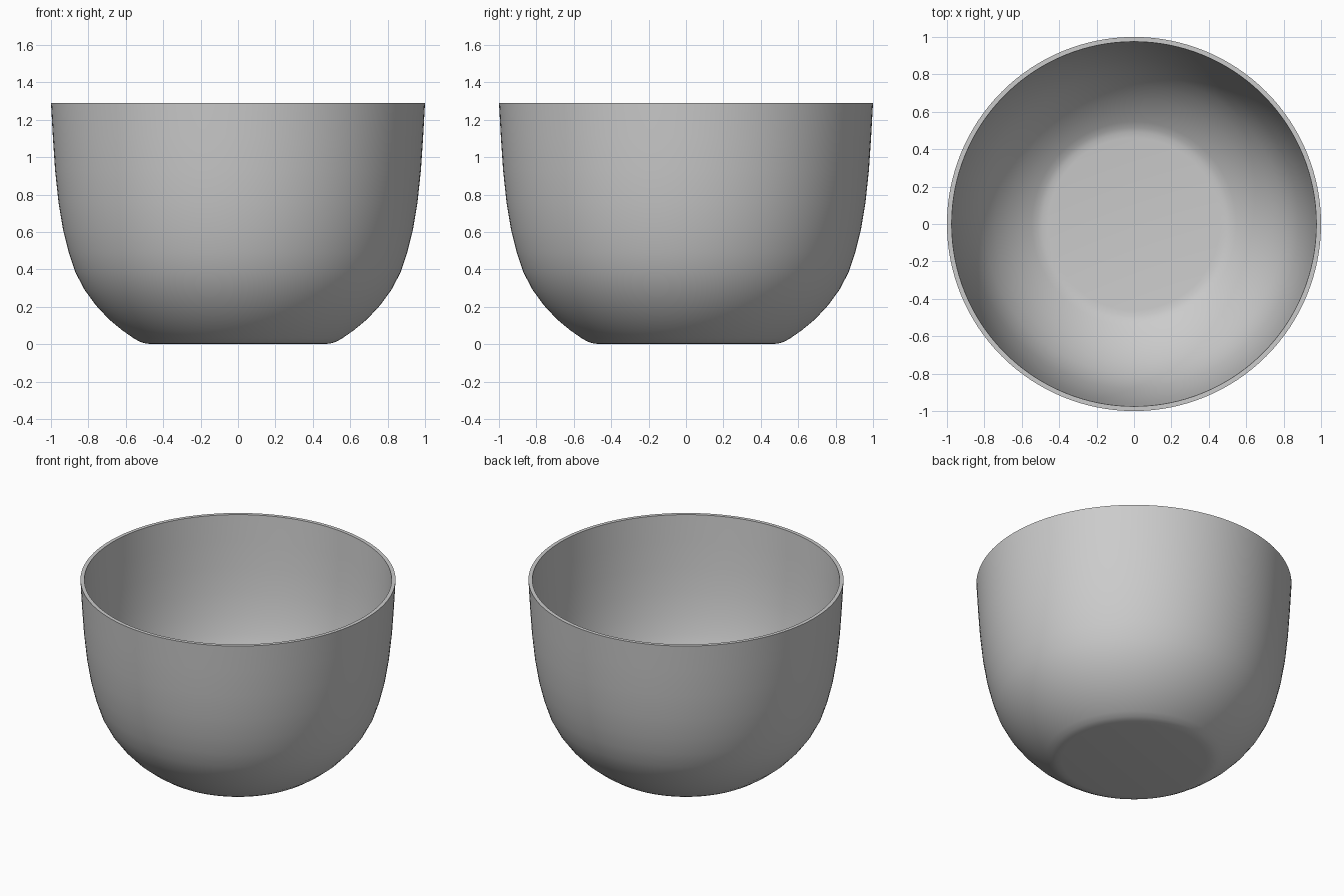
import bpy
import bmesh
import math
from mathutils import Vector

cube = bpy.data.objects.get("Cube")
if cube:
    bpy.data.objects.remove(cube, do_unlink=True)

HEIGHT = 1.29
WALL = 0.025
SEGMENTS = 128

# Outer silhouette from the centre of the base up to the rim
outer = [Vector(p) for p in (
    (0, 0), (0.46, 0), (0.495, 0.004), (0.525, 0.013), (0.56, 0.033),
    (0.62, 0.075), (0.69, 0.133), (0.76, 0.208), (0.82, 0.29), (0.87, 0.385),
    (0.905, 0.49), (0.935, 0.61), (0.96, 0.76), (0.978, 0.93), (0.99, 1.11),
    (1, HEIGHT))]


def inward(i):
    """Offset a profile point by the wall thickness."""
    t = outer[min(i + 1, len(outer) - 1)] - outer[max(i - 1, 0)]
    t.normalize()
    return outer[i] + Vector((-t.y, t.x)) * WALL


inner = [inward(i) for i in range(len(outer))]
inner[0].x = 0
inner[-1] = Vector((1 - WALL, HEIGHT))

# Bowl: the closed wall section spun around the vertical axis
mesh = bpy.data.meshes.new("bowl")
bm = bmesh.new()
verts = [bm.verts.new((p.x, 0, p.y)) for p in outer + inner[::-1]]
edges = [bm.edges.new(pair) for pair in zip(verts, verts[1:])]
bmesh.ops.spin(bm, geom=verts + edges, cent=(0, 0, 0), axis=(0, 0, 1),
               angle=math.tau, steps=SEGMENTS, use_duplicate=False)
bmesh.ops.remove_doubles(bm, verts=bm.verts, dist=0.0005)
bmesh.ops.recalc_face_normals(bm, faces=bm.faces)
bm.to_mesh(mesh)
bm.free()

bowl = bpy.data.objects.new("bowl", mesh)
bpy.context.collection.objects.link(bowl)

# Plain grey finish
grey = bpy.data.materials.new("light grey")
grey.use_nodes = True
colour = (0.6, 0.6, 0.6, 1)
grey.diffuse_color = colour
grey.node_tree.nodes["Principled BSDF"].inputs["Base Color"].default_value = colour
mesh.materials.append(grey)

# Smooth surface with a crisp rim
bpy.context.view_layer.objects.active = bowl
bowl.select_set(True)
bpy.ops.object.shade_smooth_by_angle(angle=math.radians(40))
